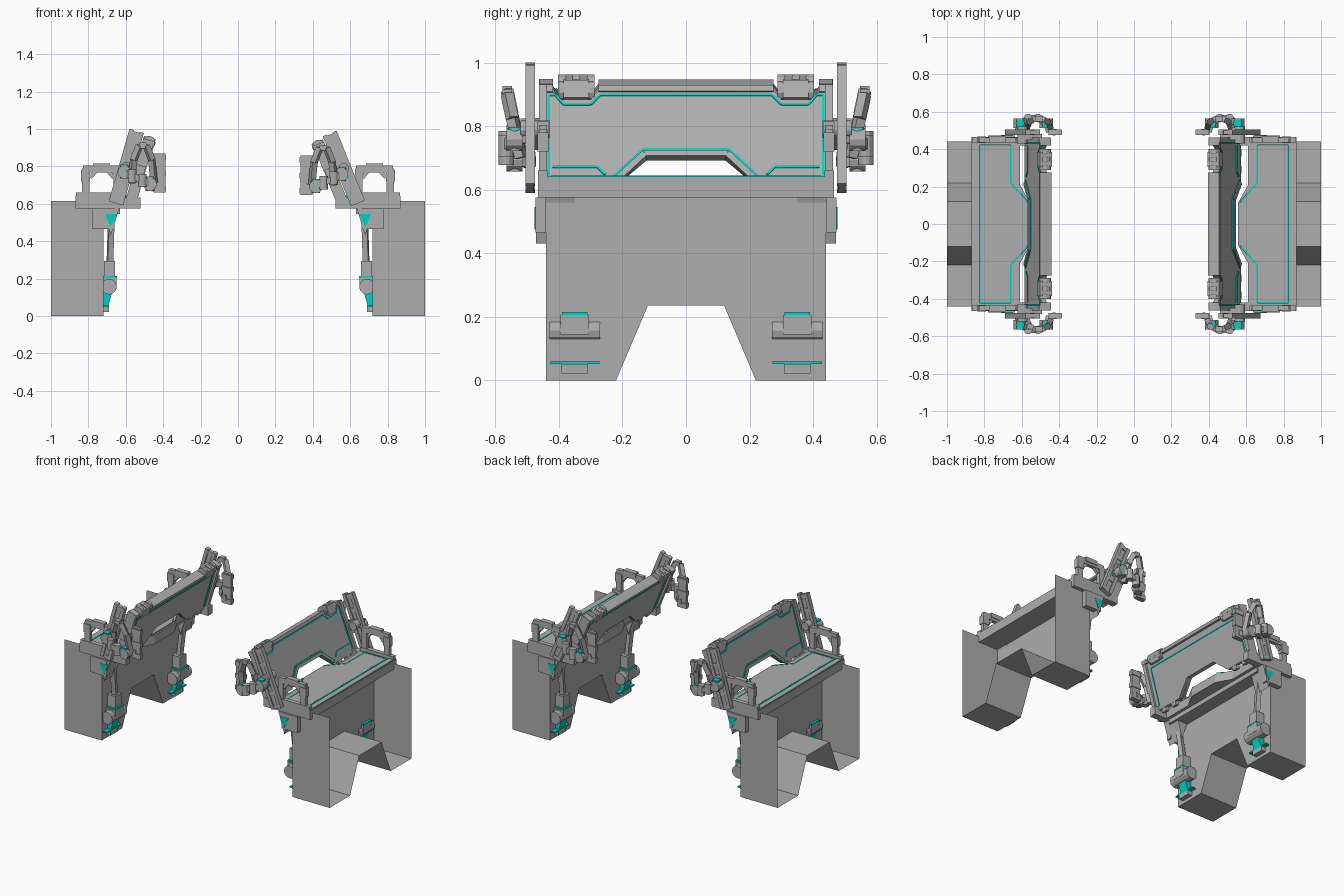
import bpy, bmesh
from math import radians, sin, cos, pi
from mathutils import Matrix, Vector

if "Cube" in bpy.data.objects:
    bpy.data.objects.remove(bpy.data.objects["Cube"], do_unlink=True)


def material(name, red, green, blue):
    mat = bpy.data.materials.new(name)
    mat.use_nodes = True
    mat.diffuse_color = (red, green, blue, 1)
    shader = mat.node_tree.nodes["Principled BSDF"]
    shader.inputs["Base Color"].default_value = mat.diffuse_color
    return mat


GREY = material("metal grey", .42, .42, .42)
TEAL = material("teal trim", 0, .64, .56)

# Main dimensions shared by the parts
WALL = .72        # inner wall of the base
DEPTH = .44       # half depth of the base
TABLE_END = .465  # half depth of the table
TABLE_OUT = .87   # outer edge of the table
TABLE_IN = .61    # inner edge of the table
TABLE_LOW, TABLE_TOP = .575, .635
STRUT_Y = .49     # depth position of the tilting struts
LEG_Y = .35       # depth position of the legs
HUB_Z = .157      # height of the leg hubs
FACE = -.06       # screen front, measured from the hinge
BACK = -.092      # screen back
SCREEN_TOP = .36

placement = Matrix.Identity(4)
prefix = ""


def finish(name, bm, mat, solid=True):
    bm.transform(placement)
    if solid:
        bmesh.ops.recalc_face_normals(bm, faces=bm.faces)
    mesh = bpy.data.meshes.new(prefix + name)
    bm.to_mesh(mesh)
    bm.free()
    mesh.materials.append(mat)
    part = bpy.data.objects.new(prefix + name, mesh)
    bpy.context.collection.objects.link(part)


def lift(point, axis, level):
    """Place a flat point at a level along the given axis."""
    coords = list(point)
    coords.insert("xyz".index(axis), level)
    return Vector(coords)


def prism(name, outline, axis, start, end, mat=GREY):
    bm = bmesh.new()
    low = [bm.verts.new(lift(p, axis, start)) for p in outline]
    high = [bm.verts.new(lift(p, axis, end)) for p in outline]
    bm.faces.new(low)
    bm.faces.new(high[::-1])
    for i, vert in enumerate(low):
        bm.faces.new((low[i - 1], vert, high[i], high[i - 1]))
    finish(name, bm, mat)


def box(name, centre, size, mat=GREY):
    bm = bmesh.new()
    bmesh.ops.create_cube(bm, size=1, matrix=Matrix.Translation(centre)
                          @ Matrix.Diagonal((*size, 1)))
    finish(name, bm, mat)


def between(start, end):
    """Matrix at the middle of two points, with z along the line."""
    start, end = Vector(start), Vector(end)
    turn = (end - start).to_track_quat("Z", "Y").to_matrix().to_4x4()
    return Matrix.Translation((start + end) / 2) @ turn, (end - start).length


def beam(name, start, end, width, mat=GREY):
    matrix, length = between(start, end)
    bm = bmesh.new()
    bmesh.ops.create_cube(bm, size=1, matrix=matrix @ Matrix.Diagonal((width, width, length, 1)))
    finish(name, bm, mat)


def rod(name, centre, axis, length, radius):
    half = lift((0, 0), axis, length / 2)
    matrix, length = between(Vector(centre) - half, Vector(centre) + half)
    bm = bmesh.new()
    bmesh.ops.create_cone(bm, cap_ends=True, segments=12, radius1=radius, radius2=radius,
                          depth=length, matrix=matrix)
    finish(name, bm, GREY)


def strip(name, path, axis, level, width=.008, mat=TEAL):
    """Thin bars following a flat path."""
    for start, end in zip(path, path[1:]):
        beam(name, lift(start, axis, level), lift(end, axis, level), width, mat)


def mirrored(half):
    """Complete a path of (y, value) points across y = 0."""
    return half + [(-y, value) for y, value in reversed(half)]


def swapped(path):
    return [(b, a) for a, b in path]


def arch(top_y, top_z, drop):
    """Three-sided arch with sloping sides."""
    return mirrored([(top_y + drop, top_z - drop), (top_y, top_z)])


def base_shell():
    # Open-topped skirt, open on its outer side
    profile = mirrored([(DEPTH, .615), (DEPTH, 0), (.22, 0), (.12, .235)])
    bm = bmesh.new()
    inner = [bm.verts.new(lift(p, "x", WALL)) for p in profile]
    outer = [bm.verts.new(lift(p, "x", 1)) for p in profile]
    bm.faces.new(inner)
    for i in range(1, len(profile)):
        bm.faces.new((inner[i], inner[i - 1], outer[i - 1], outer[i]))
    finish("base_shell", bm, GREY, solid=False)


def table():
    slab = mirrored([(TABLE_END, TABLE_OUT), (TABLE_END, .52), (.42, .52),
                     (.42, TABLE_IN), (.21, TABLE_IN), (.11, .555)])
    prism("table_slab", swapped(slab), "z", TABLE_LOW, TABLE_TOP)
    top = mirrored([(.42, .82), (.42, .63), (.21, .63), (.1, .565)])
    prism("table_top", swapped(top), "z", TABLE_TOP, TABLE_TOP + .008)
    box("table_outer_rail", (.85, 0, TABLE_TOP), (.035, TABLE_END * 2, .014))
    line = [(.42, .826), (.42, .66), (.22, .66), (.115, .565)]
    for side in (1, -1):
        strip("table_trim", [(x, y * side) for y, x in line], "z", TABLE_TOP + .006)
    box("table_edge_trim", (.826, 0, TABLE_TOP + .005), (.008, .84, .009), TEAL)
    box("under_beam", (.675, 0, .56), (.09, .84, .03))


def table_end():
    y = TABLE_END - .015
    box("end_rail", (.74, y, .64), (.25, .03, .04))
    # Side handle: two posts, a bar and corner braces
    for x in (.815, .645):
        box("handle_post", (x, y, .71), (.04, .026, .16))
    box("handle_bar", (.73, y, .786), (.2, .026, .036))
    for x, lean in ((.79, -.03), (.665, .03)):
        beam("handle_brace", (x, y, .74), (x + lean, y, .775), .02)
    box("handle_pad", (.815, y, .75), (.05, .035, .06))
    box("handle_grip", (.73, y, .8), (.09, .035, .03))


def leg():
    # Wedge bracket hanging from the table, with a triangular plate
    for name, half, top, tip, start, end, mat in (
            ("leg_bracket", .045, TABLE_LOW, .43, LEG_Y, .472, GREY),
            ("bracket_plate", .032, .545, .475, .47, .476, TEAL)):
        prism(name, [(.68 - half, top), (.68 + half, top), (.68, tip)], "y", start, end, mat)
    box("bracket_shoulder", (.72, .457, .52), (.12, .034, .11))
    beam("leg_rod", (.685, LEG_Y, .28), (.678, .38, .5), .03)
    box("leg_sleeve", (.687, LEG_Y, .25), (.058, .066, .09))
    rod("leg_hub", (.69, LEG_Y, HUB_Z), "y", .16, .042)
    box("hub_housing", (.692, LEG_Y, .175), (.086, .09, .06))
    box("housing_trim", (.692, LEG_Y, .21), (.088, .08, .01), TEAL)
    prism("foot_guard", [(WALL, .04), (.695, .05), (.672, .13), (WALL, .13)],
          "y", .315, .38, TEAL)
    box("foot_trim", (.708, LEG_Y, .056), (.037, HUB_Z, .008), TEAL)
    box("foot_block", (.712, LEG_Y, .037), (.045, .084, .03))


def screen():
    # Tilted panel with an arched opening and a notched top edge
    outline = mirrored([(.125, .13), (.23, .035), (.45, .035), (.45, SCREEN_TOP),
                        (.425, SCREEN_TOP), (.4, .325), (.3, .325), (.275, SCREEN_TOP)])
    prism("screen_panel", outline, "x", BACK, FACE)
    box("screen_top_beam", (-.082, 0, SCREEN_TOP), (.065, .55, .02))
    strip("screen_arch_trim", arch(.135, .155, .1), "x", FACE)
    strip("screen_arch_rim", arch(.13, .14, .09), "x", FACE, .02, GREY)
    strip("screen_back_trim", mirrored([(.41, .06), (.41, .31)]), "x", BACK)


def screen_end():
    box("screen_side_rail", (-.075, .45, .2), (.06, .026, .34))
    box("top_beam_end", (-.08, .44, SCREEN_TOP), (.06, .043, .024))
    strip("screen_side_trim", [(.432, .06), (.432, .34), (.41, .34), (.385, .308),
                               (.3, .308), (.27, .34), (0, .34)], "x", FACE)
    strip("screen_foot_trim", [(.42, .097), (.28, .097), (.255, .07)], "x", FACE)
    # Hinge clamp on the top edge
    box("clamp_body", (-.078, .345, .355), (.065, .08, .06))
    for y in (.3, .345, .39):
        rod("clamp_ring", (-.08, y, SCREEN_TOP), "y", .024, .034)
    for y in (.29, .38):
        box("screen_tab", (-.078, y, .025), (.025, .04, .03))


def strut():
    # Two rails joined by a web and rungs
    for x in (-.028, .028):
        box("strut_rail", (x, STRUT_Y, .2), (.024, .03, .4))
    box("strut_web", (0, STRUT_Y, .2), (.04, .014, .37))
    for step in range(5):
        box("strut_rung", (0, STRUT_Y, .01 + step * .093), (.07, .024, .025))
    box("strut_trim", (0, STRUT_Y + .006, .165), (.016, .008, .05), TEAL)
    rod("strut_pivot", (0, .475, .2), "y", .09, .028)
    box("strut_link", (-.05, TABLE_END, .2), (.1, .03, .06))


def arm():
    # Hanging plate with ribs
    box("arm_plate", (.366, STRUT_Y, .753), (.063, .02, .21))
    for z in (.67, .75, .835):
        box("arm_plate_rib", (.366, STRUT_Y, z), (.072, .03, .03))
    # Hooked arm arching over the end of the screen
    angles = [pi * step / 5 for step in range(6)]
    hook = [Vector((.455 + .06 * cos(a), .52 + .045 * sin(a), .7 + .21 * sin(a)))
            for a in angles]
    for start, end in zip(hook, hook[1:]):
        beam("arm_hook", start, end, .03)
    # Ring of joints curving around the end
    ring = [Vector((.485 + .085 * cos(a), .495 + .075 * sin(a), .725 + .04 * cos(a)))
            for a in angles]
    for start, end in zip(ring, ring[1:]):
        beam("arm_link", start, end, .032)
    for joint in ring[1:-1]:
        rod("arm_joint", joint, "z", .07, .023)
    for joint in (ring[1], ring[-2]):
        rod("arm_disc", joint, "y", .05, .036)
        box("arm_disc_trim", joint + Vector((0, 0, .036)), (.04, .04, .008), TEAL)
    beam("arm_hanger", ring[-1], (.366, STRUT_Y, .69), .035)


# Two facing stations whose screens tilt by different amounts
for side, mirror, tilt, shift in (("left_", 1, 22, 0), ("right_", -1, 16, .012)):
    station = Matrix.Diagonal((mirror, 1, 1, 1))
    hinge = (station @ Matrix.Translation((.64 + shift, 0, .605))
             @ Matrix.Rotation(radians(-tilt), 4, "Y"))
    reach = station @ Matrix.Translation((shift * 4.5, 0, shift))
    for builds, placement in (((base_shell, table), station), ((screen,), hinge)):
        prefix = side
        for build in builds:
            build()
    for end, flip in (("back_", 1), ("front_", -1)):
        prefix = side + end
        turned = Matrix.Diagonal((1, flip, 1, 1))
        for builds, frame in (((table_end, leg), station), ((screen_end, strut), hinge),
                              ((arm,), reach)):
            placement = frame @ turned
            for build in builds:
                build()
